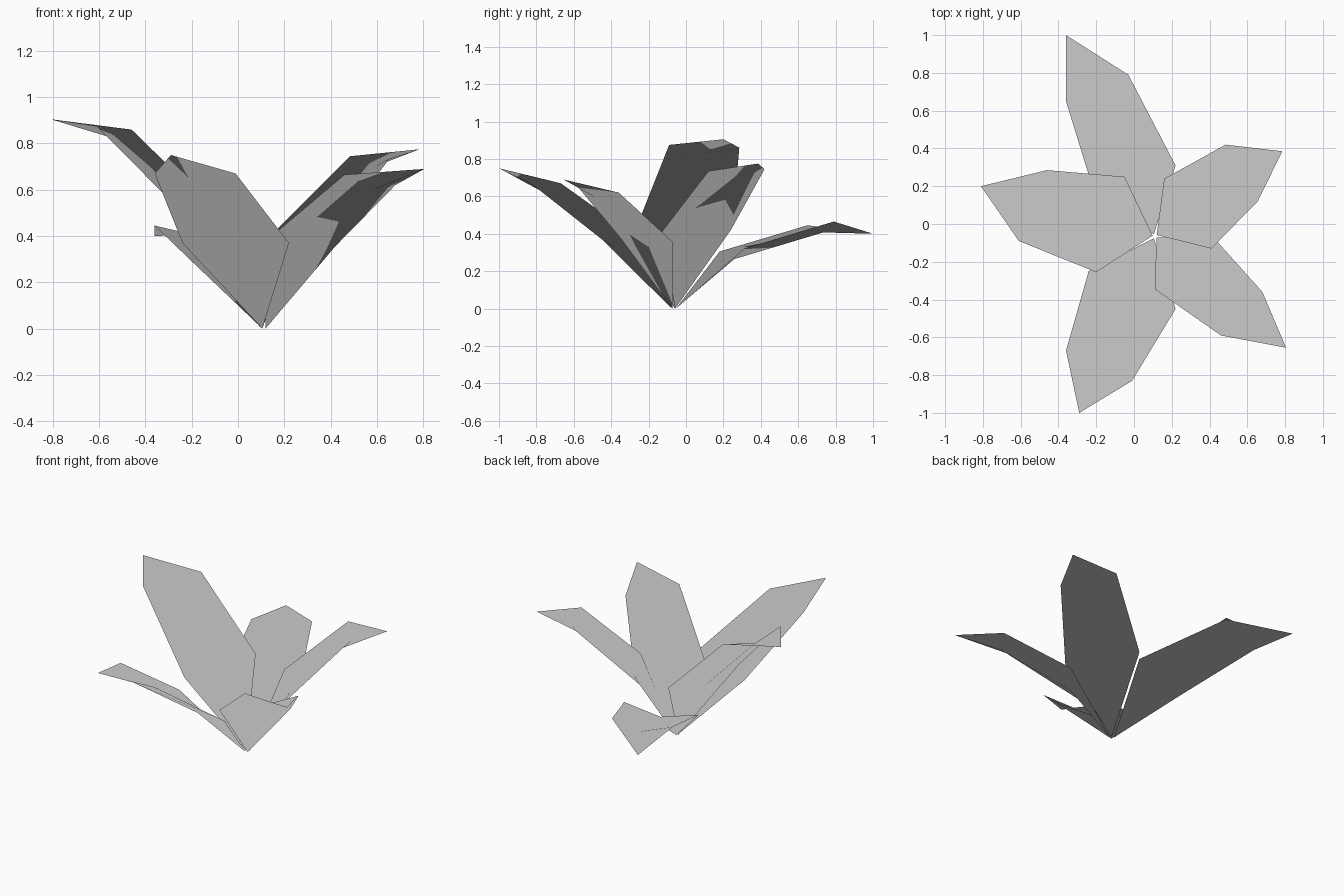
import bpy
import bmesh
from mathutils import Vector

default_cube = bpy.data.objects.get("Cube")
if default_cube:
    bpy.data.objects.remove(default_cube, do_unlink=True)

# One plain grey for the whole plant
grey = bpy.data.materials.new("leaf_grey")
grey.use_nodes = True
colour = (0.6, 0.6, 0.6, 1.0)
grey.diffuse_color = colour
grey.node_tree.nodes["Principled BSDF"].inputs["Base Color"].default_value = colour

STEM = Vector((0.11, -0.065, 0.0))
UP = Vector((0, 0, 1))
FOLD_DEPTH = 0.05


def make_leaf(name, inner_a, outer_a, tip, outer_b, inner_b):
    """Folded leaf: two edges, a pointed tip and a sunken midrib."""
    inner_a, outer_a, tip, outer_b, inner_b = map(
        Vector, (inner_a, outer_a, tip, outer_b, inner_b))
    outward = Vector((tip.x - STEM.x, tip.y - STEM.y, 0)).normalized()
    base = STEM + outward * 0.012

    # Push the midrib below the flat blade
    inner_mid = (inner_a + inner_b) / 2
    outer_mid = (outer_a + outer_b) / 2
    normal = (outer_mid - inner_mid).cross(inner_a - inner_b).normalized()
    if normal.z < 0:
        normal.negate()
    inner_mid -= normal * FOLD_DEPTH
    outer_mid -= normal * FOLD_DEPTH

    bm = bmesh.new()
    root, mid_in, mid_out, point = [
        bm.verts.new(p) for p in (base, inner_mid, outer_mid, tip)]
    for edge_in, edge_out in ((inner_a, outer_a), (inner_b, outer_b)):
        side_in, side_out = bm.verts.new(edge_in), bm.verts.new(edge_out)
        bm.faces.new((root, side_in, mid_in))
        bm.faces.new((side_in, side_out, mid_out, mid_in))
        bm.faces.new((side_out, point, mid_out))
    # Upper side faces outwards
    for face in bm.faces:
        face.smooth = True
        face.normal_update()
        if face.normal.z < 0:
            face.normal_flip()

    mesh = bpy.data.meshes.new(name)
    bm.to_mesh(mesh)
    bm.free()
    mesh.materials.append(grey)
    # Foliage shading: every normal points straight up, so leaves look even
    mesh.normals_split_custom_set_from_vertices([UP] * len(mesh.vertices))
    leaf = bpy.data.objects.new(name, mesh)
    bpy.context.collection.objects.link(leaf)
    return leaf


# Five leaves fanned around the stem
make_leaf("right_leaf",
          (-0.05, 0.25, 0.46), (-0.46, 0.285, 0.86), (-0.81, 0.2, 0.905),
          (-0.61, -0.09, 0.875), (-0.2, -0.255, 0.46))
make_leaf("front_leaf",
          (0.22, -0.45, 0.37), (-0.01, -0.83, 0.67), (-0.29, -1, 0.75),
          (-0.36, -0.67, 0.67), (-0.24, -0.25, 0.37))
make_leaf("front_left_leaf",
          (0.11, -0.345, 0.37), (0.46, -0.59, 0.665), (0.805, -0.655, 0.69),
          (0.68, -0.36, 0.62), (0.42, -0.07, 0.355))
make_leaf("back_left_leaf",
          (0.16, 0.24, 0.42), (0.485, 0.42, 0.745), (0.785, 0.385, 0.775),
          (0.655, 0.12, 0.735), (0.41, -0.13, 0.41))
make_leaf("back_leaf",
          (0.22, 0.31, 0.32), (-0.03, 0.79, 0.465), (-0.36, 1, 0.4),
          (-0.36, 0.65, 0.445), (-0.215, 0.18, 0.305))
